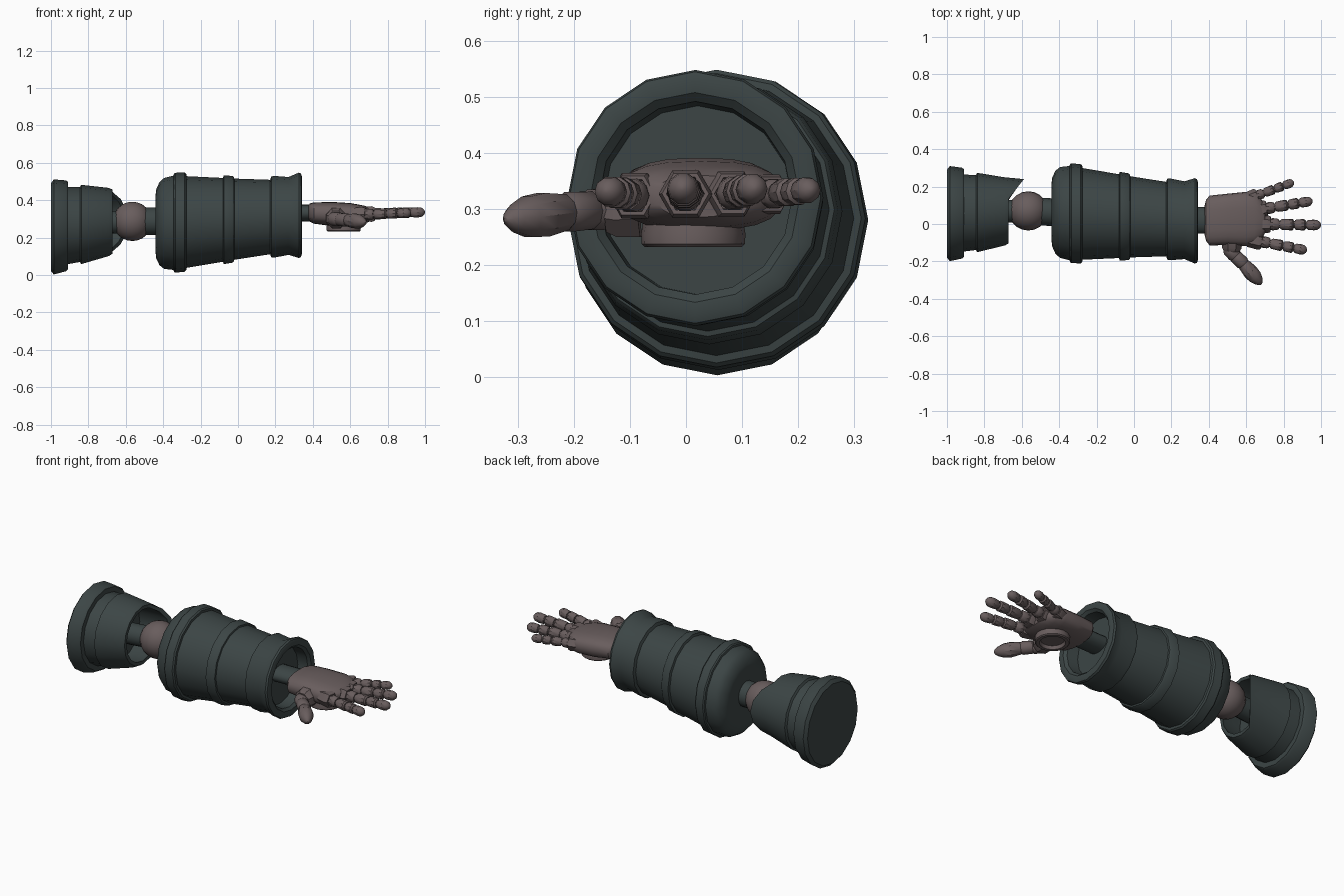
import bpy
from math import cos, sin, tau, copysign
from mathutils import Vector, Quaternion

if "Cube" in bpy.data.objects:
    bpy.data.objects.remove(bpy.data.objects["Cube"])


def material(name, color):
    m = bpy.data.materials.new(name)
    m.diffuse_color = color
    m.use_nodes = True
    m.node_tree.nodes["Principled BSDF"].inputs["Base Color"].default_value = m.diffuse_color
    return m


ARMOUR = material("dark_armour", (0.045, 0.06, 0.06, 1))
METAL = material("hand_metal", (0.14, 0.11, 0.11, 1))


def skin(name, rings, mat):
    """Join equal-length rings of points into a closed, capped surface."""
    n = len(rings[0])
    verts = [p for ring in rings for p in ring]
    faces = []
    for i in range(len(rings) - 1):
        for j in range(n):
            k = (j + 1) % n
            faces.append((i * n + j, i * n + k, (i + 1) * n + k, (i + 1) * n + j))
    faces.append(tuple(reversed(range(n))))
    faces.append(tuple(range(len(verts) - n, len(verts))))
    me = bpy.data.meshes.new(name)
    me.from_pydata(verts, [], faces)
    me.materials.append(mat)
    ob = bpy.data.objects.new(name, me)
    bpy.context.collection.objects.link(ob)
    return ob


def lathe(name, p0, p1, profile, n=16, mat=ARMOUR, upright=False, spin=0.0):
    """Turn (fraction along p0-p1, radius) pairs around the axis."""
    p0, p1 = Vector(p0), Vector(p1)
    q = Quaternion() if upright else (p1 - p0).to_track_quat('X', 'Z')
    rings = []
    for t, r in profile:
        c = p0.lerp(p1, t)
        rings.append([c + q @ Vector((0, r * cos(tau * j / n + spin), r * sin(tau * j / n + spin)))
                      for j in range(n)])
    return skin(name, rings, mat)


# Upper arm cuff, hollow at the elbow; profile fractions are x positions
upper = lathe("upper_arm_cuff", (0, .095, .346), (1, .135, .436),
              [(-1, .235), (-.985, .254), (-.92, .243), (-.91, .235), (-.91, .206),
               (-.845, .2), (-.838, .212), (-.69, .182), (-.672, .172), (-.672, .152),
               (-.69, .155), (-.80, .16)], upright=True)
# Pull the lip out into a guard on the back side of the elbow
for v in upper.data.vertices:
    if v.co.x > -.68:
        v.co.x += .78 * max(0, v.co.y - .068 - .065)

# Elbow joint
lathe("elbow_stub", (-.81, .063, .273), (-.56, .072, .288), [(0, .06), (1, .06)])
bpy.ops.mesh.primitive_uv_sphere_add(segments=20, ring_count=12, radius=.105,
                                     location=(-.565, .07, .287))
ball = bpy.context.object
ball.name = "elbow_ball"
ball.data.materials.append(METAL)
lathe("elbow_collar", (-.54, .069, .287), (-.42, .062, .287), [(0, .074), (1, .074)])

# Forearm shell with raised bands and a recessed wrist opening
lathe("forearm_shell", (0, .037, .300), (1, -.025, .360),
      [(-.44, .16), (-.437, .185), (-.42, .222), (-.395, .243), (-.345, .252),
       (-.342, .262), (-.335, .267), (-.285, .265), (-.277, .258), (-.275, .245),
       (-.08, .224), (-.076, .237), (-.03, .232), (-.022, .226), (-.02, .217),
       (.172, .199), (.178, .216), (.19, .219), (.27, .208), (.325, .228),
       (.336, .224), (.341, .21), (.339, .187), (.325, .172), (.26, .168)], upright=True)

# Wrist
wrist = lathe("wrist", (.25, .02, .33), (.41, .02, .333), [(0, .045), (1, .045)], upright=True)
for v in wrist.data.vertices:
    v.co.y = .02 + (v.co.y - .02) * 1.55

# Palm: rounded sections of (x, y min, y max, z min, z max)
sections = [(.378, -.06, .10, .30, .375), (.385, -.09, .13, .285, .383),
            (.405, -.115, .152, .275, .388), (.50, -.112, .162, .262, .391),
            (.60, -.118, .172, .262, .385), (.645, -.108, .165, .268, .377),
            (.68, -.085, .135, .276, .37), (.70, -.05, .09, .285, .36)]


def sq(a):
    return copysign(abs(a) ** .75, a)


skin("palm", [[Vector((x, (a + b) / 2 + (b - a) / 2 * sq(cos(tau * j / 20)),
                       (c + d) / 2 + (d - c) / 2 * sq(sin(tau * j / 20)))) for j in range(20)]
              for x, a, b, c, d in sections], METAL)

# Round port on the underside of the hand
lathe("palm_port", (.565, .013, .285), (.565, .013, .232),
      [(0, .088), (.55, .093), (.9, .092), (1, .086), (1, .068), (.65, .062)], n=18, mat=METAL)

# Fingers: base, tip and radius
fingers = {
    "index": ((.635, -.085, .322), (.925, -.142, .332), .030),
    "middle": ((.675, .0, .325), (1.0, -.006, .337), .031),
    "ring": ((.66, .075, .325), (.955, .124, .337), .030),
    "little": ((.62, .138, .325), (.855, .225, .334), .026),
}
for name, (a, b, r) in fingers.items():
    a, b = Vector(a), Vector(b)

    def part(label, t0, t1, profile, n=10):
        lathe(f"{name}_finger_{label}", a.lerp(b, t0), a.lerp(b, t1),
              [(t, k * r) for t, k in profile], n, METAL)

    part("socket", -.08, .17, [(0, 1.4), (.8, 1.55), (1, 1.35), (1, 1.1), (.8, 1.0)], 6)
    part("core", .1, .9, [(0, .65), (1, .6)])
    part("knuckle", .1, .31, [(0, .9), (.5, 1.05), (.85, 1.0), (1, .8)])
    part("lower", .33, .55, [(0, .75), (.12, .92), (.75, 1.0), (.9, .98), (1, .75)])
    part("middle", .57, .75, [(0, .75), (.12, .9), (.7, .97), (.88, .95), (1, .7)])
    part("tip", .77, 1, [(0, .7), (.1, .86), (.5, .92), (.75, .82), (.92, .5), (1, .15)])

# Thumb
lathe("thumb_mount", (.525, -.085, .305), (.522, -.145, .30),
      [(0, .06), (.7, .056), (1, .045)], 8, METAL, spin=tau / 16)
lathe("thumb_knuckle", (.50, -.125, .30), (.548, -.178, .298),
      [(0, .03), (.2, .038), (.8, .038), (1, .03)], 10, METAL)
lathe("thumb_lower", (.535, -.165, .298), (.59, -.218, .294),
      [(0, .028), (.15, .035), (.8, .037), (1, .03)], 10, METAL)
lathe("thumb_tip", (.582, -.21, .295), (.682, -.322, .281),
      [(0, .028), (.08, .034), (.4, .041), (.65, .038), (.85, .026), (.95, .015), (1, .004)],
      10, METAL)

# Smooth shading with crisp edges
bpy.ops.object.select_all(action='SELECT')
bpy.context.view_layer.objects.active = upper
bpy.ops.object.shade_smooth_by_angle(angle=.6)
